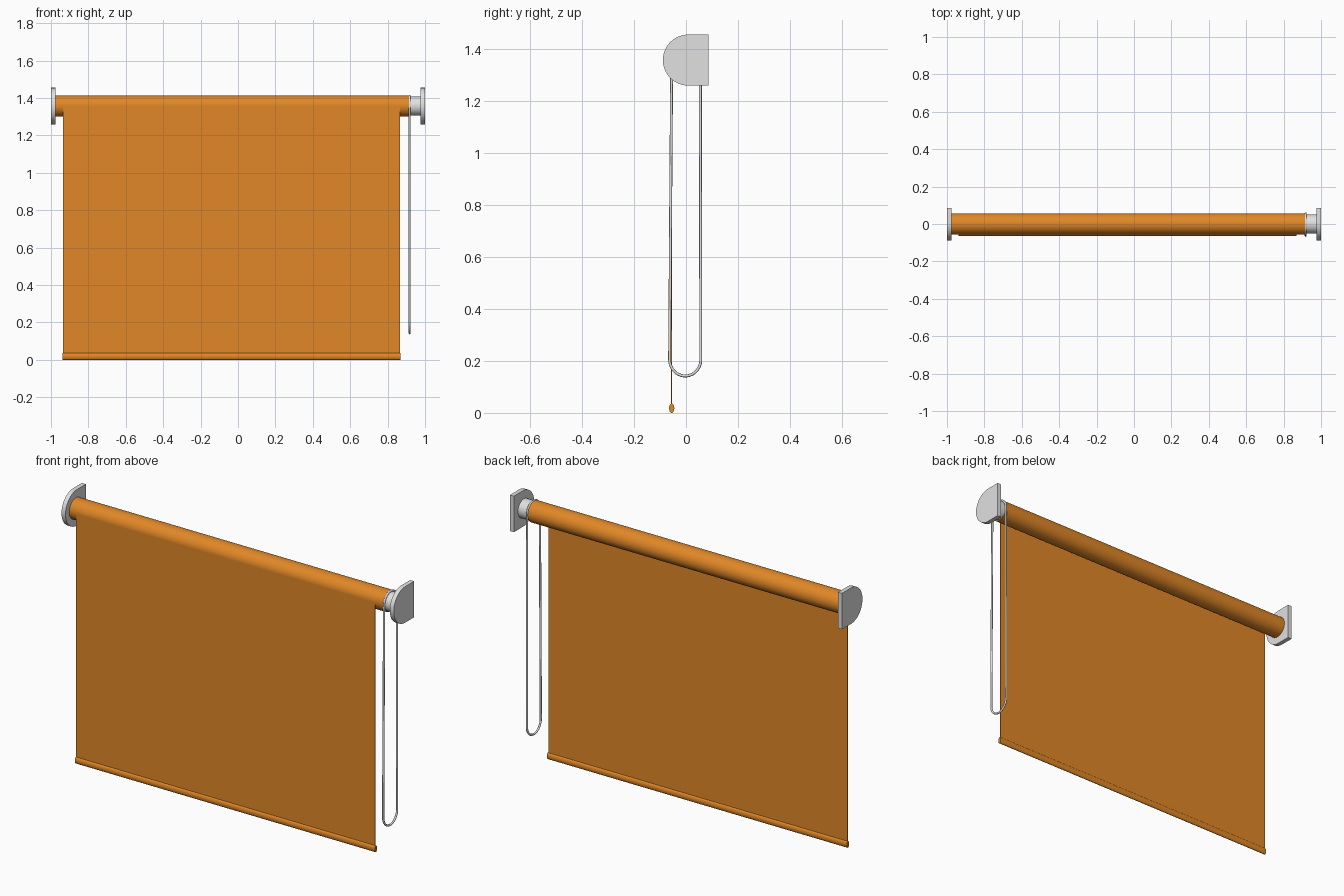
import bpy, bmesh
from math import pi, sin, cos, radians
from mathutils import Matrix

cube = bpy.data.objects.get("Cube")
if cube:
    bpy.data.objects.remove(cube, do_unlink=True)

AXIS_Z = 1.357   # height of the roller axis
TUBE_R = 0.057


def material(name, rgb):
    mat = bpy.data.materials.new(name)
    mat.use_nodes = True
    mat.diffuse_color = (*rgb, 1)
    mat.node_tree.nodes["Principled BSDF"].inputs["Base Color"].default_value = (*rgb, 1)
    return mat


orange = material("orange_fabric", (0.75, 0.245, 0.02))
grey = material("light_grey_plastic", (0.75, 0.75, 0.75))


def extrude_x(name, profile, x0, x1, mat):
    """Solid with a closed (y, z) profile running from x0 to x1."""
    bm = bmesh.new()
    face = bm.faces.new([bm.verts.new((x0, y, z)) for y, z in profile])
    side = bmesh.ops.extrude_face_region(bm, geom=[face])
    moved = [v for v in side["geom"] if isinstance(v, bmesh.types.BMVert)]
    bmesh.ops.translate(bm, verts=moved, vec=(x1 - x0, 0, 0))
    bmesh.ops.recalc_face_normals(bm, faces=bm.faces)
    mesh = bpy.data.meshes.new(name)
    bm.to_mesh(mesh)
    bm.free()
    obj = bpy.data.objects.new(name, mesh)
    bpy.context.collection.objects.link(obj)
    mesh.materials.append(mat)
    bpy.ops.object.select_all(action='DESELECT')
    bpy.context.view_layer.objects.active = obj
    obj.select_set(True)
    bpy.ops.object.shade_smooth_by_angle(angle=radians(35))
    return obj


def arc(y, z, ry, rz, start, end, steps):
    angles = [start + (end - start) * i / steps for i in range(steps + 1)]
    return [(y + ry * cos(a), z + rz * sin(a)) for a in angles]


def ellipse(y, z, ry, rz, steps=48):
    return arc(y, z, ry, rz, 0, 2 * pi, steps)[:-1]


# Roller tube with its wound fabric
extrude_x("roller_tube", ellipse(0, AXIS_Z, TUBE_R, TUBE_R, 64), -0.976, 0.913, orange)

# Hanging fabric sheet and weighted hem bar
extrude_x("fabric_sheet", [(-0.057, 0.02), (-0.053, 0.02), (-0.053, AXIS_Z), (-0.057, AXIS_Z)],
          -0.935, 0.865, orange)
extrude_x("hem_bar", ellipse(-0.055, 0.018, 0.01, 0.018, 24), -0.937, 0.869, orange)

# D-shaped wall brackets, flat edge to the wall
bracket = arc(0.009, AXIS_Z, 0.098, 0.098, pi / 2, 3 * pi / 2, 32)
bracket += [(0.086, AXIS_Z - 0.098), (0.086, AXIS_Z + 0.098)]
for name, x in (("right_bracket", -1.0), ("left_bracket", 0.976)):
    extrude_x(name, bracket, x, x + 0.024, grey)

# Drive collar between tube and bracket
extrude_x("drive_collar", ellipse(0, AXIS_Z, 0.051, 0.051), 0.913, 0.977, grey)

# Endless pull cord: over the collar, down both sides, round the bottom
path = arc(0, AXIS_Z, 0.055, 0.055, 0, pi, 24)
path += arc(-0.003, 0.205, 0.06, 0.063, pi, 2 * pi, 24)
curve = bpy.data.curves.new("pull_cord", 'CURVE')
curve.dimensions = '3D'
curve.bevel_depth = 0.0055
curve.bevel_resolution = 2
spline = curve.splines.new('POLY')
spline.points.add(len(path) - 1)
for point, (y, z) in zip(spline.points, path):
    point.co = (0.918, y, z, 1)
spline.use_cyclic_u = True
curve.materials.append(grey)
cord = bpy.data.objects.new("pull_cord", curve)
bpy.context.collection.objects.link(cord)
bpy.ops.object.select_all(action='DESELECT')
bpy.context.view_layer.objects.active = cord
cord.select_set(True)
bpy.ops.object.convert(target='MESH')
bpy.ops.object.shade_smooth_by_angle(angle=radians(50))
